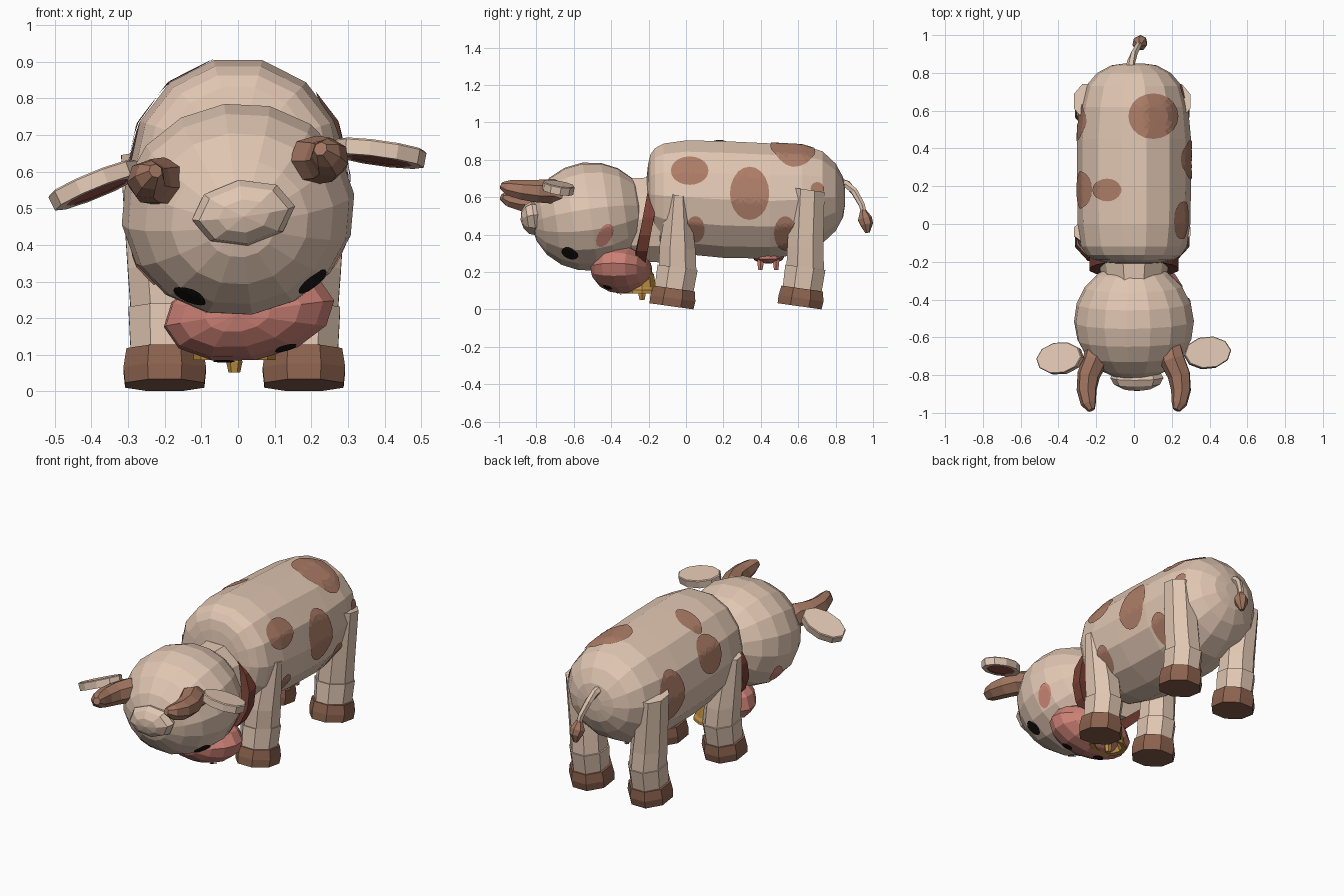
import bpy, bmesh, math
from mathutils import Vector, Matrix, Euler
from mathutils.bvhtree import BVHTree

if "Cube" in bpy.data.objects:
    bpy.data.objects.remove(bpy.data.objects["Cube"])


def material(name, r, g, b):
    m = bpy.data.materials.new(name)
    m.use_nodes = True
    m.diffuse_color = (r, g, b, 1)
    m.node_tree.nodes["Principled BSDF"].inputs["Base Color"].default_value = (r, g, b, 1)
    return m


CREAM = material("cream_hide", 0.75, 0.565, 0.445)
PATCH = material("brown_patch", 0.42, 0.205, 0.137)
HOOF = material("hoof_brown", 0.26, 0.122, 0.076)
HORN = material("horn_brown", 0.37, 0.185, 0.122)
PINK = material("muzzle_pink", 0.62, 0.225, 0.185)
COLLAR = material("collar_red", 0.19, 0.052, 0.036)
EAR = material("inner_ear", 0.305, 0.08, 0.065)
GOLD = material("bell_gold", 0.52, 0.28, 0.055)
BLACK = material("eye_black", 0.01, 0.008, 0.007)
CHEEK = material("cheek_pink", 0.61, 0.24, 0.19)


def finish(name, bm, mats, recalc=True):
    """Turn a bmesh into an object and return its surface tree."""
    if recalc:
        bmesh.ops.recalc_face_normals(bm, faces=bm.faces)
    tree = BVHTree.FromBMesh(bm)
    mesh = bpy.data.meshes.new(name)
    bm.to_mesh(mesh)
    bm.free()
    for m in mats:
        mesh.materials.append(m)
    bpy.context.collection.objects.link(bpy.data.objects.new(name, mesh))
    return tree


def loft(name, rings, mats, sides=8, band_mats=None):
    """Skin rings of (centre, u axis, v axis); band_mats sets one index per band, last for the end cap."""
    bm = bmesh.new()
    rows = []
    for c, u, v in rings:
        angles = [math.tau * (i + 0.5) / sides for i in range(sides)]
        rows.append([bm.verts.new(Vector(c) + Vector(u) * math.sin(a) + Vector(v) * math.cos(a))
                     for a in angles])
    for k in range(len(rows) - 1):
        for i in range(sides):
            j = (i + 1) % sides
            f = bm.faces.new((rows[k][i], rows[k][j], rows[k + 1][j], rows[k + 1][i]))
            f.material_index = band_mats[k] if band_mats else 0
    first, last = bm.faces.new(rows[0]), bm.faces.new(rows[-1])
    if band_mats:
        first.material_index, last.material_index = band_mats[0], band_mats[-1]
    return finish(name, bm, mats)


def tube(name, path, radii, mat, sides=7):
    pts = [Vector(p) for p in path]
    rings = []
    for k, p in enumerate(pts):
        t = pts[min(k + 1, len(pts) - 1)] - pts[max(k - 1, 0)]
        u = t.cross(Vector((0.1, 0.3, 1)) if abs(t.y) > abs(t.z) else Vector((0, 1, 0))).normalized()
        rings.append((p, u * radii[k], t.cross(u).normalized() * radii[k]))
    return loft(name, rings, [mat], sides)


def ball(name, centre, radii, mat, turn=(0, 0, 0), segs=14, rows=9):
    """Faceted ellipsoid with poles front and back; turn is pitch, roll, yaw."""
    bm = bmesh.new()
    mtx = (Matrix.Translation(centre) @ Euler(turn).to_matrix().to_4x4()
           @ Matrix.Diagonal((*radii, 1)) @ Matrix.Rotation(math.pi / 2, 4, 'X'))
    bmesh.ops.create_uvsphere(bm, u_segments=segs, v_segments=rows, radius=1, matrix=mtx)
    return finish(name, bm, [mat])


def spot(name, tree, centre, out, along, ru, rv, mat, rows=5, sides=20):
    """Thin oval plate laid on the surface of a part."""
    d = Vector(out).normalized()
    u = Vector(along)
    u = (u - d * u.dot(d)).normalized()
    v = d.cross(u)
    bm = bmesh.new()

    def place(r, a):
        p = Vector(centre) + u * (ru * r * math.cos(a)) + v * (rv * r * math.sin(a))
        hit, normal, _, _ = tree.ray_cast(p + d * 0.3, -d)
        return bm.verts.new(hit + normal * 0.006) if hit else None

    mid = place(0, 0)
    grid = [[place(k / rows, math.tau * i / sides) for i in range(sides)] for k in range(1, rows + 1)]
    for i in range(sides):
        j = (i + 1) % sides
        quads = [(mid, grid[0][i], grid[0][j])]
        quads += [(a[i], b[i], b[j], a[j]) for a, b in zip(grid, grid[1:])]
        for q in quads:
            if all(q):
                bm.faces.new(q)
    finish(name, bm, [mat], False)


# Barrel body: y, half width, centre height, half height
BODY = [(-0.21, 0.09, 0.615, 0.10), (-0.203, 0.155, 0.615, 0.165), (-0.19, 0.21, 0.615, 0.22),
        (-0.165, 0.25, 0.612, 0.257), (-0.12, 0.28, 0.608, 0.286), (0.0, 0.298, 0.60, 0.312),
        (0.2, 0.302, 0.588, 0.32), (0.45, 0.302, 0.58, 0.316), (0.62, 0.286, 0.588, 0.298),
        (0.73, 0.255, 0.60, 0.252), (0.80, 0.195, 0.60, 0.185), (0.84, 0.12, 0.60, 0.11),
        (0.85, 0.05, 0.60, 0.045)]
body = loft("body", [((0, y, z), (rx, 0, 0), (0, 0, rz)) for y, rx, z, rz in BODY], [CREAM], 14)

# Hide patches: side, y, z, radii
for i, (s, y, z, ru, rv) in enumerate([
        (1, 0.02, 0.74, 0.10, 0.075), (1, 0.34, 0.62, 0.105, 0.14), (1, 0.53, 0.41, 0.06, 0.09),
        (1, 0.05, 0.43, 0.05, 0.07), (1, 0.70, 0.645, 0.035, 0.035),
        (-1, 0.54, 0.60, 0.10, 0.14), (-1, 0.18, 0.70, 0.10, 0.10)]):
    spot(f"side_patch_{i + 1}", body, (s * 0.3, y, z), (s, 0, 0), (0, 1, 0), ru, rv, PATCH)
spot("rump_patch", body, (0.1, 0.57, 0.88), (0, 0, 1), (1, 0, 0), 0.13, 0.12, PATCH)
spot("back_patch", body, (-0.14, 0.18, 0.88), (0, 0, 1), (1, 0, 0), 0.075, 0.06, PATCH)

# Legs with hooves: side, foot x, top x
for side, foot, top in (("left", 0.18, 0.222), ("right", -0.2, -0.242)):
    for end, y, mid_y, top_y, top_r, top_z in (("front", -0.07, -0.045, -0.04, 0.06, 0.61),
                                               ("rear", 0.615, 0.638, 0.65, 0.098, 0.64)):
        def ring(z, x, cy, rx, ry):
            return ((x, cy, z), (rx, 0, 0), (0, ry, -0.14 * ry))
        loft(f"{end}_{side}_hoof", [ring(0.017, foot, y - 0.008, 0.117, 0.127),
                                    ring(0.06, foot, y, 0.122, 0.13),
                                    ring(0.112, foot, y + 0.006, 0.113, 0.12)], [HOOF])
        loft(f"{end}_{side}_pastern", [ring(0.10, foot, y + 0.005, 0.10, 0.112),
                                       ring(0.225, foot, mid_y, 0.107, 0.116)], [CREAM])
        loft(f"{end}_{side}_leg", [ring(0.215, foot, mid_y, 0.10, 0.109),
                                   ring(0.33, foot * 0.8 + top * 0.2, mid_y, 0.10, 0.104),
                                   ring(top_z, top, top_y, 0.083, top_r)], [CREAM])

# Neck, collar and bell
loft("neck", [((0, -0.34, 0.48), (0.16, 0, 0), (0, 0, 0.23)),
              ((0, -0.14, 0.48), (0.20, 0, 0), (0, 0, 0.24))], [CREAM], 10)
loft("collar", [((0, -0.21 + dy, 0.445), (r, 0, 0), (0, 0.045, r))
                for dy, r in ((-0.03, 0.2), (-0.03, 0.24), (0.03, 0.24), (0.03, 0.2))], [COLLAR], 16)
loft("bell", [((-0.01, -0.235, z), (r, 0, 0), (0, r * 0.78, 0))
              for z, r in ((0.22, 0.04), (0.19, 0.085), (0.12, 0.10), (0.105, 0.112),
                           (0.086, 0.112), (0.09, 0.085), (0.14, 0.06))], [GOLD], 10)
tube("bell_clapper", [(-0.01, -0.235, 0.15), (-0.01, -0.235, 0.08), (-0.01, -0.235, 0.052)],
     (0.012, 0.022, 0.016), GOLD, 6)

# Lowered head, rolled a little to one side
HEAD = Vector((0, -0.515, 0.497))
TURN = (0.14, -0.13, 0)
head = ball("head", HEAD, (0.32, 0.315, 0.293), CREAM, TURN, 16, 10)
ball("poll_tuft", (0.015, -0.815, 0.487), (0.142, 0.07, 0.092), CREAM, TURN, 8, 6)
muzzle = ball("muzzle", (0.03, -0.345, 0.212), (0.24, 0.162, 0.128), PINK, (0, -0.15, -0.2), 12, 8)

# Face details
for side, eye in (("left", (0.2, -0.62, 0.303)), ("right", (-0.13, -0.65, 0.263))):
    spot(f"{side}_eye", head, eye, Vector(eye) - HEAD, (1, 0, 0), 0.047, 0.047, BLACK, 4, 14)
for side, c in (("left", (0.28, -0.435, 0.395)), ("right", (-0.29, -0.45, 0.33))):
    spot(f"{side}_cheek", head, c, Vector(c) - HEAD, (0, 0.35, 1), 0.07, 0.04, CHEEK, 4, 14)
for side, c, out in (("left", (0.13, -0.42, 0.115), (0.2, -0.4, -0.9)),
                     ("right", (-0.04, -0.35, 0.10), (0.1, -0.3, -0.95))):
    spot(f"{side}_nostril", muzzle, c, out, (1, 0, 0.1), 0.03, 0.026, BLACK, 3, 12)

# Ears: flat leaves with a coloured underside
for side, c, u, v in (("left", (0.388, -0.683, 0.649), (0.124, 0.012, -0.018), (0.01, -0.085, 0.012)),
                      ("right", (-0.39, -0.712, 0.562), (-0.12, -0.005, -0.05), (-0.01, -0.085, 0.012))):
    c, u, v = Vector(c), Vector(u), Vector(v)
    n = u.cross(v).normalized()
    n = n if n.z > 0 else -n
    loft(f"{side}_ear", [(c + n * h, u * k, v * k) for h, k in
                         ((0.024, 0.96), (0.019, 1), (-0.021, 0.98), (-0.021, 0.72), (-0.018, 0.68))],
         [CREAM, EAR], 10, (0, 0, 0, 1, 1))

# Forward-curving horns
for side, s, drop in (("left", 1, 0), ("right", -1, 0.06)):
    path = [(0.19, -0.64, 0.605), (0.205, -0.72, 0.632), (0.24, -0.80, 0.632), (0.25, -0.88, 0.638),
            (0.24, -0.95, 0.65), (0.225, -0.985, 0.662)]
    tube(f"{side}_horn", [(s * x, y, z - drop) for x, y, z in path],
         (0.06, 0.068, 0.062, 0.054, 0.042, 0.02), HORN)

# Tail with tuft
tube("tail", [(-0.02, 0.82, 0.68), (-0.015, 0.86, 0.67), (0.0, 0.90, 0.63), (0.02, 0.94, 0.56),
              (0.03, 0.955, 0.50)], (0.024, 0.022, 0.02, 0.018, 0.016), CREAM, 6)
tube("tail_tuft", [(0.025, 0.945, 0.535), (0.03, 0.955, 0.485), (0.035, 0.965, 0.455),
                   (0.035, 0.97, 0.41)], (0.014, 0.04, 0.036, 0.012), HORN, 7)

# Udder with teats
ball("udder", (0, 0.44, 0.28), (0.10, 0.085, 0.035), PINK, segs=10, rows=6)
for sx in (-1, 1):
    for sy in (-1, 1):
        x, y = sx * 0.045, 0.44 + sy * 0.042
        tube(f"teat_{'left' if sx > 0 else 'right'}_{'rear' if sy > 0 else 'front'}",
             [(x, y, 0.27), (x, y, 0.24), (x, y, 0.212)], (0.02, 0.018, 0.013), PINK, 6)
